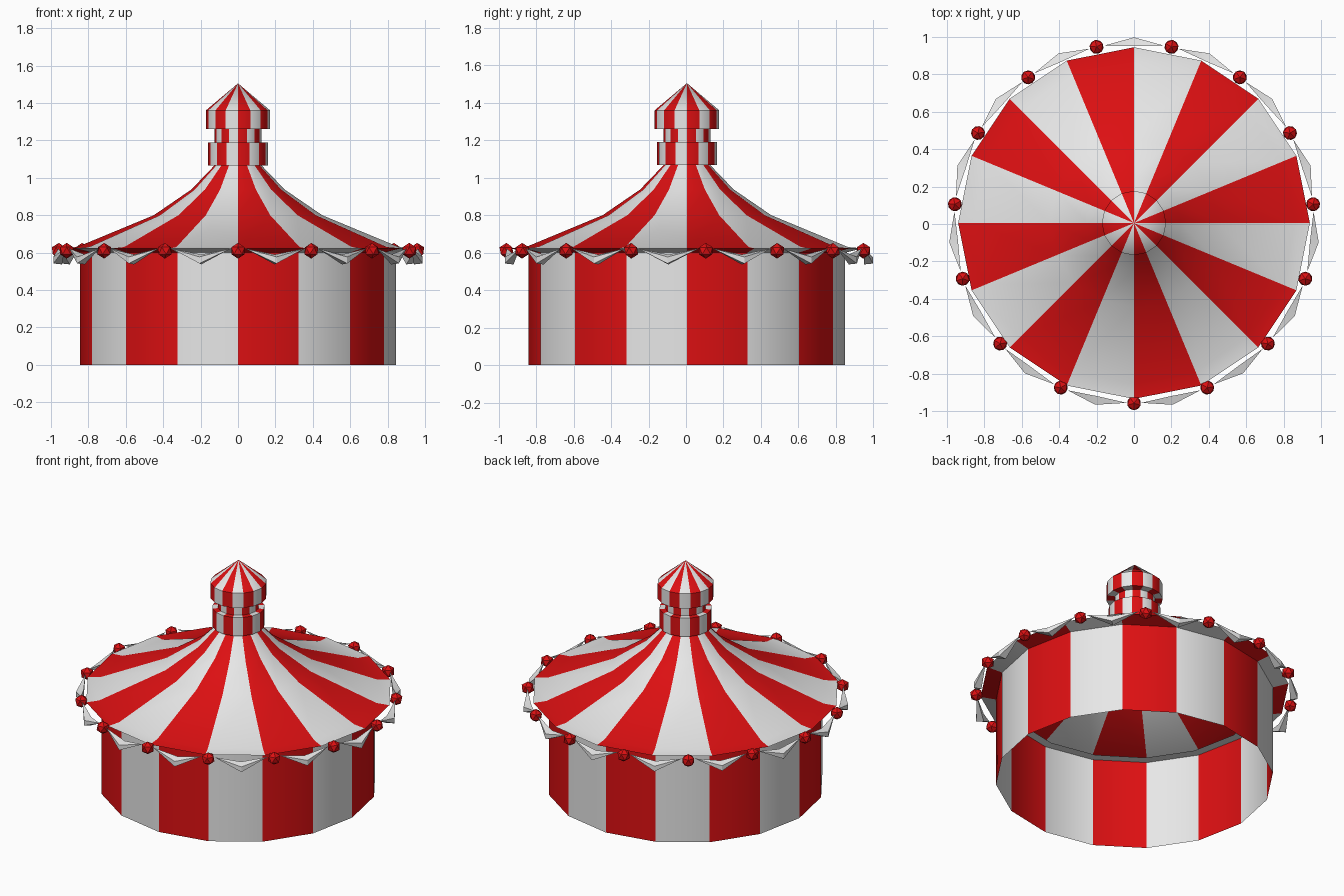
import bpy, bmesh, math
from mathutils import Vector

cube = bpy.data.objects.get("Cube")
if cube:
    bpy.data.objects.remove(cube, do_unlink=True)

SIDES = 16          # striped sectors of the tent
SWAGS = 15          # swags and beads around the eave
CENTRE = Vector((0, 0.005, 0))


def material(name, rgb):
    m = bpy.data.materials.new(name)
    m.use_nodes = True
    m.diffuse_color = (*rgb, 1)
    m.node_tree.nodes["Principled BSDF"].inputs["Base Color"].default_value = (*rgb, 1)
    return m


red = material("red", (0.72, 0.005, 0.006))
white = material("white", (0.8, 0.8, 0.8))


def finish(bm, name, mats, smooth=True):
    mesh = bpy.data.meshes.new(name)
    bm.to_mesh(mesh)
    bm.free()
    for m in mats:
        mesh.materials.append(m)
    ob = bpy.data.objects.new(name, mesh)
    ob.location = CENTRE
    bpy.context.collection.objects.link(ob)
    if smooth:
        bpy.ops.object.select_all(action='DESELECT')
        ob.select_set(True)
        bpy.context.view_layer.objects.active = ob
        bpy.ops.object.shade_smooth_by_angle(angle=math.radians(30))
    return ob


def polar(r, angle, z):
    return Vector((r * math.cos(angle), r * math.sin(angle), z))


def lathe(name, profile, mats):
    """Sixteen-sided turned shell; colours alternate by sector."""
    bm = bmesh.new()
    rings = [[bm.verts.new(polar(r, math.tau * k / SIDES, z)) for k in range(SIDES)]
             for r, z in profile]
    for low, high in zip(rings, rings[1:]):
        for k in range(SIDES):
            n = (k + 1) % SIDES
            f = bm.faces.new((low[k], low[n], high[n], high[k]))
            f.material_index = k % len(mats)
    bmesh.ops.remove_doubles(bm, verts=bm.verts, dist=1e-5)
    return finish(bm, name, mats)


# Tent body: open underneath
lathe("wall", [(0.845, 0), (0.845, 0.6)], [red, white])
lathe("inner_lip", [(0.79, 0.603), (0.845, 0.6)], [white])
lathe("roof", [(0.845, 0.6), (0.94, 0.623), (0.86, 0.63), (0.45, 0.8),
               (0.25, 0.937), (0.125, 1.067)], [red, white])

# Turret with its neck, cap and pointed top
lathe("turret", [(0.125, 1.067), (0.16, 1.067), (0.16, 1.19), (0.125, 1.19),
                 (0.125, 1.26), (0.172, 1.26), (0.172, 1.36), (0, 1.505)], [red, white])

# Swag: a four-sided section at the middle tapering to a point at each end
bm = bmesh.new()
half = math.radians(9.7)
ends = [bm.verts.new(polar(0.962, s * half, 0.622)) for s in (-1, 1)]
section = [bm.verts.new((r, 0, z)) for r, z in
           [(0.993, 0.577), (0.993, 0.542), (0.946, 0.537), (0.946, 0.59)]]
for tip in ends:
    for i in range(4):
        bm.faces.new((tip, section[i], section[(i + 1) % 4]))
bmesh.ops.recalc_face_normals(bm, faces=bm.faces)
swag = finish(bm, "swag", [white])

# Faceted bead hanging between swags
bm = bmesh.new()
bmesh.ops.create_icosphere(bm, subdivisions=1, radius=0.042)
bmesh.ops.translate(bm, verts=bm.verts, vec=(0.963, 0, 0.61))
bead = finish(bm, "bead", [red], smooth=False)

# Repeat both around the eave
for part, start in ((swag, 90), (bead, -90)):
    for i in range(SWAGS):
        ob = part if i == 0 else part.copy()
        if i:
            ob.name = f"{part.name}_{i + 1}"
            bpy.context.collection.objects.link(ob)
        ob.rotation_euler.z = math.radians(start + 360 * i / SWAGS)
